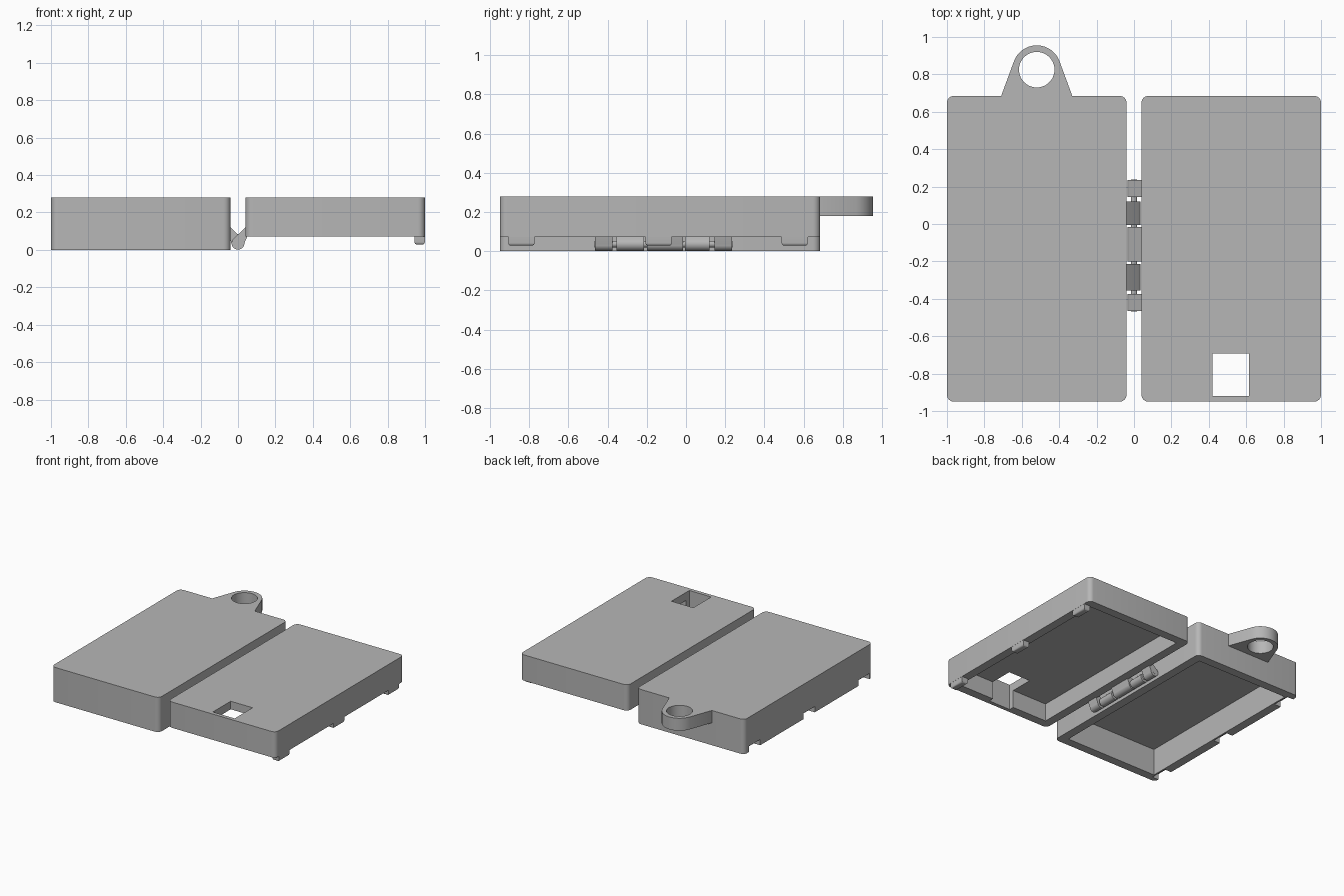
import bpy, bmesh, math
from mathutils import Vector

if "Cube" in bpy.data.objects:
    bpy.data.objects.remove(bpy.data.objects["Cube"])

grey = bpy.data.materials.new("matte_grey")
grey.use_nodes = True
COLOUR = (0.47, 0.47, 0.47, 1)
grey.diffuse_color = COLOUR
grey.node_tree.nodes["Principled BSDF"].inputs["Base Color"].default_value = COLOUR

FRONT, BACK, TOP = -0.95, 0.685, 0.28
WALL, ROOF = 0.07, 0.065
CLASP_Y = (-0.84, -0.14, 0.555)
AXIS_Z, KNUCKLE_R = 0.036, 0.034


def finish(name, bm):
    bmesh.ops.recalc_face_normals(bm, faces=bm.faces)
    mesh = bpy.data.meshes.new(name)
    bm.to_mesh(mesh)
    bm.free()
    mesh.materials.append(grey)
    obj = bpy.data.objects.new(name, mesh)
    bpy.context.collection.objects.link(obj)
    return obj


def box(name, low, high, radius=0, edge_test=None, segments=6):
    """Box between two corners, with the edges chosen by edge_test rounded."""
    bm = bmesh.new()
    bmesh.ops.create_cube(bm, size=1)
    low, high = Vector(low), Vector(high)
    for v in bm.verts:
        v.co = (low + high) / 2 + v.co * (high - low)
    if radius:
        edges = [e for e in bm.edges if edge_test(e)]
        bmesh.ops.bevel(bm, geom=edges, offset=radius, segments=segments,
                        profile=0.5, affect='EDGES')
    return finish(name, bm)


def prism(name, points, place, offset):
    """Extrude a 2D outline along an offset."""
    bm = bmesh.new()
    face = bm.faces.new([bm.verts.new(place(a, b)) for a, b in points])
    moved = bmesh.ops.extrude_face_region(bm, geom=[face])["geom"]
    bmesh.ops.translate(bm, vec=offset,
                        verts=[g for g in moved if isinstance(g, bmesh.types.BMVert)])
    return finish(name, bm)


def arc(cx, cy, r, start, end, steps):
    angles = [math.radians(start + (end - start) * i / steps) for i in range(steps + 1)]
    return [(cx + r * math.cos(a), cy + r * math.sin(a)) for a in angles]


def cut(obj, cutter):
    mod = obj.modifiers.new("cut", 'BOOLEAN')
    mod.operation = 'DIFFERENCE'
    mod.solver = 'EXACT'
    mod.object = cutter
    bpy.context.view_layer.objects.active = obj
    bpy.ops.object.modifier_apply(modifier=mod.name)
    bpy.data.objects.remove(cutter)


def smooth(obj):
    bpy.ops.object.select_all(action='DESELECT')
    obj.select_set(True)
    bpy.context.view_layer.objects.active = obj
    bpy.ops.object.shade_smooth_by_angle(angle=math.radians(30))


def upright(e):
    return abs(e.verts[0].co.z - e.verts[1].co.z) > 0.01


def tray(name, x0, x1, base):
    """Open-bottomed shell with rounded upright corners."""
    shell = box(name, (x0, FRONT, base), (x1, BACK, TOP), 0.037, upright)
    cut(shell, box("hollow", (x0 + WALL, FRONT + WALL, base - 0.1),
                   (x1 - WALL, BACK - WALL, TOP - ROOF)))
    return shell


# Deep half, with clasp notches in its outer rim
deep_tray = tray("deep_tray", -1, -0.04, 0)
for y in CLASP_Y:
    cut(deep_tray, box("notch", (-1.1, y - 0.072, -0.1), (-0.943, y + 0.072, 0.047)))

# Shallow half, with a square window that also slots the front wall
shallow_tray = tray("shallow_tray", 0.04, 1, 0.072)
cut(shallow_tray, box("window", (0.42, -0.92, -0.1), (0.615, -0.693, 0.4)))

# Clasp tabs under the shallow half's outer rim
for i, y in enumerate(CLASP_Y):
    smooth(box(f"clasp_tab_{i + 1}", (0.944, y - 0.067, 0.028), (0.999, y + 0.067, 0.085),
               0.014, lambda e: all(v.co.z < 0.04 for v in e.verts), 4))

# Hanging loop on the back of the deep half
LOOP_X, LOOP_Y = -0.52, 0.825
outline = [(LOOP_X + 0.19, BACK - 0.02), (LOOP_X + 0.19, BACK)]
outline += arc(LOOP_X, LOOP_Y, 0.13, 20, 160, 28)
outline += [(LOOP_X - 0.19, BACK), (LOOP_X - 0.19, BACK - 0.02)]
loop = prism("hanging_loop", outline, lambda a, b: (a, b, 0.18), (0, 0, TOP - 0.18))
hole = arc(LOOP_X, LOOP_Y, 0.095, 0, 360, 40)[:-1]
cut(loop, prism("loop_hole", hole, lambda a, b: (a, b, 0.1), (0, 0, 0.3)))

# Hinge knuckles, alternately joined to each half
knuckles = [(-0.465, -0.375, 1), (-0.355, -0.215, -1), (-0.2, -0.015, 1),
            (-0.005, 0.12, -1), (0.145, 0.235, 1)]
profile = [(0.05, 0.072), (0.05, 0.13), (0.04, 0.12)]
profile += arc(0, AXIS_Z, KNUCKLE_R, 135, 360, 20)
for i, (y0, y1, side) in enumerate(knuckles):
    smooth(prism(f"hinge_knuckle_{i + 1}", profile,
                 lambda a, b: (a * side, y0, b), (0, y1 - y0, 0)))

# Hinge pin through all knuckles
pin = prism("hinge_pin", arc(0, AXIS_Z, 0.017, 0, 360, 20)[:-1],
            lambda a, b: (a, -0.468, b), (0, 0.706, 0))

for part in (deep_tray, shallow_tray, loop, pin):
    smooth(part)
